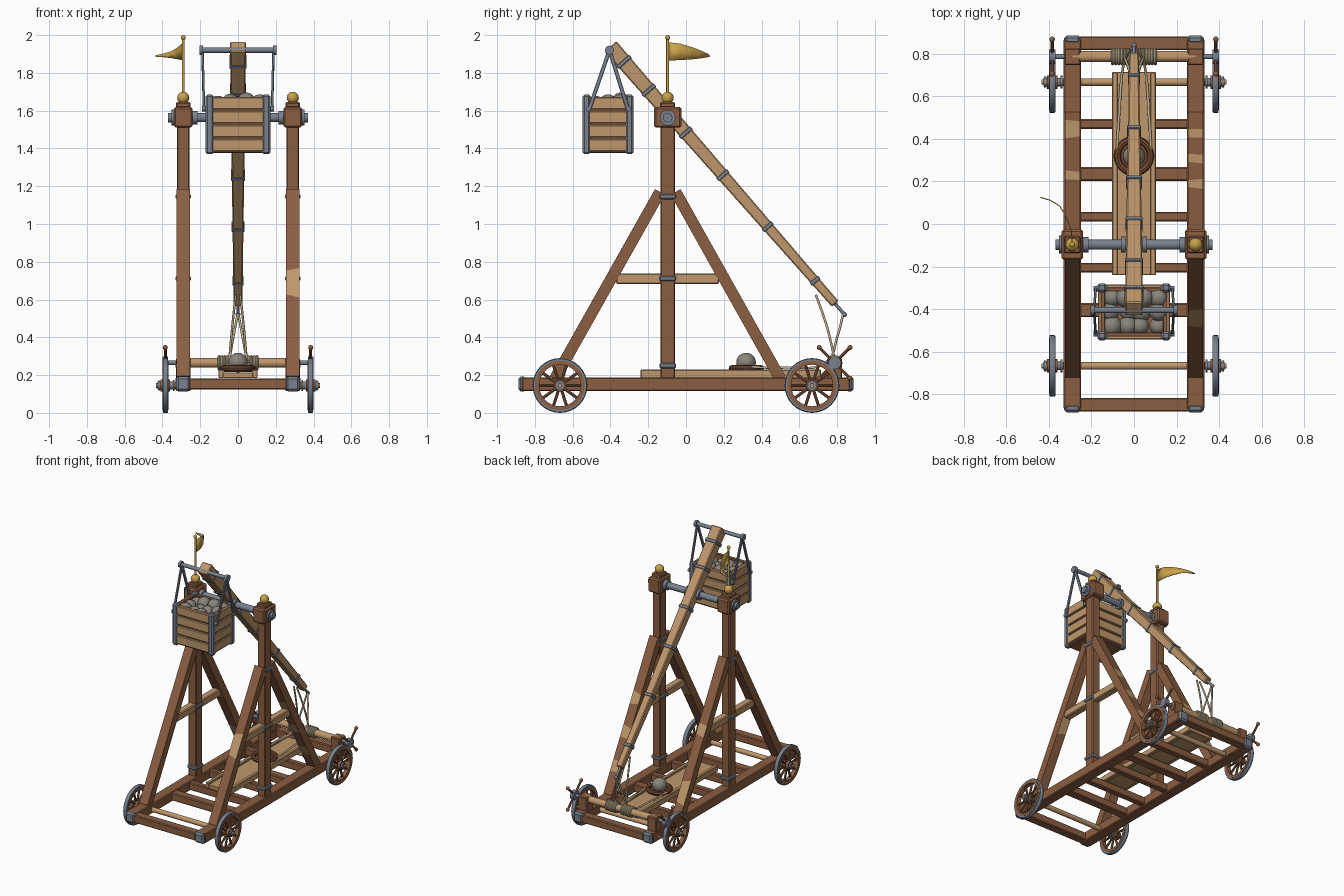
import bpy, bmesh, math, random
from mathutils import Vector, Matrix

if "Cube" in bpy.data.objects:
    bpy.data.objects.remove(bpy.data.objects["Cube"])

random.seed(4)

def mat(name, r, g, b):
    m = bpy.data.materials.new(name)
    m.diffuse_color = (r, g, b, 1)
    m.use_nodes = True
    m.node_tree.nodes["Principled BSDF"].inputs["Base Color"].default_value = m.diffuse_color
    return m

BROWN = mat("brown_wood", .26, .112, .054)
TAN = mat("light_wood", .52, .31, .15)
IRON = mat("grey_iron", .19, .22, .27)
STONE = mat("stone", .25, .23, .20)
ROPE = mat("rope", .56, .47, .29)
GOLD = mat("gold", .58, .36, .07)
LEATHER = mat("leather", .17, .065, .03)

def finish(name, bm, m, loc=(0, 0, 0), quat=None, smooth=False):
    bmesh.ops.recalc_face_normals(bm, faces=bm.faces[:])
    me = bpy.data.meshes.new(name)
    bm.to_mesh(me)
    bm.free()
    ob = bpy.data.objects.new(name, me)
    bpy.context.collection.objects.link(ob)
    me.materials.append(m)
    ob.location = loc
    if quat:
        ob.rotation_mode = 'QUATERNION'
        ob.rotation_quaternion = quat
    if smooth:
        me.shade_smooth()
        me.set_sharp_from_angle(angle=math.radians(40))
    return ob

def box(name, loc, size, m, quat=None, bevel=.006, taper=1):
    bm = bmesh.new()
    bmesh.ops.create_cube(bm, size=1)
    for v in bm.verts:
        k = taper if v.co.z > 0 else 1
        v.co = Vector((v.co.x * size[0] * k, v.co.y * size[1] * k, v.co.z * size[2]))
    if bevel:
        bmesh.ops.bevel(bm, geom=bm.edges[:], offset=bevel, segments=1, affect='EDGES')
    return finish(name, bm, m, loc, quat)

def beam(name, a, b, w, t, m, **kw):
    a, b = Vector(a), Vector(b)
    q = (b - a).to_track_quat('Z', 'Y')
    return box(name, (a + b) / 2, (w, t, (b - a).length), m, q, **kw)

def cyl(name, a, b, r, m, n=16):
    a, b = Vector(a), Vector(b)
    bm = bmesh.new()
    bmesh.ops.create_cone(bm, cap_ends=True, segments=n, radius1=r, radius2=r, depth=(b - a).length)
    return finish(name, bm, m, (a + b) / 2, (b - a).to_track_quat('Z', 'Y'), True)

def ball(name, loc, r, m):
    bm = bmesh.new()
    bmesh.ops.create_uvsphere(bm, u_segments=20, v_segments=12, radius=r)
    return finish(name, bm, m, loc, None, True)

def ring(name, loc, profile, axis, m, n=32):
    """Closed (radius, height) profile spun around an axis."""
    bm = bmesh.new()
    rows = [[bm.verts.new((r * math.cos(i * math.tau / n), r * math.sin(i * math.tau / n), h))
             for r, h in profile] for i in range(n)]
    k = len(profile)
    for i in range(n):
        for j in range(k):
            p, q = rows[i], rows[(i + 1) % n]
            bm.faces.new((p[j], q[j], q[(j + 1) % k], p[(j + 1) % k]))
    return finish(name, bm, m, loc, Vector(axis).to_track_quat('Z', 'Y'), True)

def circle(R, r, n=8):
    return [(R + r * math.cos(i * math.tau / n), r * math.sin(i * math.tau / n)) for i in range(n)]

def rope(name, pts, r=.0065):
    cu = bpy.data.curves.new(name, 'CURVE')
    cu.dimensions = '3D'
    cu.bevel_depth, cu.bevel_resolution, cu.resolution_u = r, 2, 6
    cu.use_fill_caps = True
    sp = cu.splines.new('BEZIER')
    sp.bezier_points.add(len(pts) - 1)
    for bp, p in zip(sp.bezier_points, pts):
        bp.co = p
        bp.handle_left_type = bp.handle_right_type = 'AUTO'
    cu.materials.append(ROPE)
    bpy.context.collection.objects.link(bpy.data.objects.new(name, cu))

PY, PZ = -.097, 1.563   # pivot

# Braces are sliced so that a few worn slices can be light wood
def brace(name, a, b, worn):
    a, b = Vector(a), Vector(b)
    bm = bmesh.new()
    bmesh.ops.create_cube(bm, size=1)
    L, n = (b - a).length, 14
    bmesh.ops.scale(bm, vec=(.07, .06, L), verts=bm.verts)
    for i in range(1, n):
        tilt = random.uniform(-.3, .3)
        bmesh.ops.bisect_plane(bm, geom=bm.verts[:] + bm.edges[:] + bm.faces[:],
                               plane_co=(0, 0, L * (i / n - .5)), plane_no=(tilt, 0, 1))
    for f in bm.faces:
        c = f.calc_center_median()
        if int((c.z / L + .5) * n) in worn and abs(f.normal.y) > .5:
            f.material_index = 1
    ob = finish(name, bm, BROWN, (a + b) / 2, (b - a).to_track_quat('Z', 'Y'))
    ob.data.materials.append(TAN)

# Side frames
for s, side in ((-1, "left"), (1, "right")):
    x = s * .29
    box(side + "_rail", (x, 0, .152), (.082, 1.74, .072), BROWN)
    for e in (-1, 1):
        box(side + "_rail_cap", (x, e * .867, .153), (.076, .04, .078), IRON, bevel=.012)
    box(side + "_post", (x, PY, .85), (.066, .078, 1.36), BROWN)
    brace(side + "_front_brace", (x, -.695, .18), (x, -.138, 1.17), (6, 7) if s > 0 else ())
    brace(side + "_rear_brace", (x, .50, .18), (x, -.055, 1.17), (2, 5, 8) if s > 0 else (1, 2, 7))
    box(side + "_tie", (x, PY, .71), (.055, .545, .055), TAN)
    for z in (.25, .712, 1.145):
        box(side + "_post_band", (x, PY, z), (.08, .088, .028), IRON)
    # post head, bearing and finial
    box(side + "_post_head", (x, PY, 1.565), (.1, .145, .11), BROWN, bevel=.01)
    box(side + "_post_cap", (x, PY, 1.63), (.075, .08, .03), BROWN)
    ball(side + "_finial", (x, PY, 1.668), .032, GOLD)
    cyl(side + "_bearing", (s * .325, PY, PZ), (s * .352, PY, PZ), .042, IRON)
    cyl(side + "_bearing_nut", (s * .34, PY, PZ), (s * .37, PY, PZ), .025, IRON)
    cyl(side + "_inner_bearing", (s * .215, PY, PZ), (s * .245, PY, PZ), .036, IRON)
    cyl(side + "_arm_collar", (s * .04, PY, PZ), (s * .06, PY, PZ), .038, IRON)

# Cross members
for y, w in ((-.85, .065), (.85, .065), (-.405, .065), (.235, .065), (-.205, .045), (.035, .045), (.47, .045)):
    box("cross_member", (0, y, .153), (.52, w, .058), BROWN)

# Wheels and axles
for y in (-.667, .667):
    cyl("wheel_axle", (-.38, y, .145), (.38, y, .145), .018, TAN)
    for s in (-1, 1):
        c = Vector((s * .384, y, .145))
        ring("tyre", c, [(.128, -.014), (.141, -.014), (.145, -.009), (.145, .009), (.141, .014), (.128, .014)], (1, 0, 0), IRON)
        ring("wheel_rim", c, [(.11, -.016), (.131, -.016), (.131, .016), (.11, .016)], (1, 0, 0), BROWN)
        for i in range(10):
            a = i * math.tau / 10
            d = Vector((0, math.cos(a), math.sin(a)))
            cyl("spoke", c + d * .02, c + d * .115, .008, BROWN, 8)
        cyl("wheel_hub", (s * .36, y, .145), (s * .41, y, .145), .032, BROWN)
        cyl("hub_sleeve", (s * .335, y, .145), (s * .425, y, .145), .02, IRON)
        cyl("hub_washer", (s * .335, y, .145), (s * .345, y, .145), .03, IRON)
        cyl("hub_nut", (s * .412, y, .145), (s * .422, y, .145), .026, IRON)
        cyl("axle_end", (s * .42, y, .145), (s * .435, y, .145), .012, TAN)

# Throwing arm with bands
cyl("pivot_axle", (-.34, PY, PZ), (.34, PY, PZ), .024, IRON)
A, B = Vector((0, -.40, 1.94)), Vector((0, .79, .577))
beam("throwing_arm", A, B, .084, .084, TAN, taper=.55)
d = (B - A).normalized()
for t in (.06, .17, .335, .5, .7, .91):
    p, w = A.lerp(B, t), .084 * (1 - .45 * t) + .009
    beam("arm_band", p - d * .011, p + d * .011, w, w, IRON, bevel=.003)
cyl("release_pin", B - d * .02, B + d * .075, .009, IRON, 10)
ball("release_pin_tip", B + d * .075, .013, IRON)

# Counterweight hanger
HY, HZ, CY = -.405, 1.92, -.413
cyl("hanger_bar", (-.2, HY, HZ), (.2, HY, HZ), .014, IRON)
for s in (-1, 1):
    cyl("hanger_bar_end", (s * .185, HY, HZ), (s * .205, HY, HZ), .024, IRON)
    for y in (-.515, -.305):
        beam("hanger_strap", (s * .188, HY, HZ), (s * .18, y, 1.60), .012, .02, IRON, bevel=.002)
        cyl("strap_rivet", (s * .165, y, 1.61), (s * .19, y, 1.61), .014, IRON, 10)

# Counterweight box: brown core, tan planks, iron corners
box("box_floor", (0, CY, 1.39), (.32, .235, .03), BROWN)
for s in (-1, 1):
    box("box_side_lining", (s * .147, CY, 1.53), (.022, .23, .28), BROWN, bevel=.002)
    box("box_end_lining", (0, CY + s * .108, 1.53), (.3, .022, .28), BROWN, bevel=.002)
    for i in range(4):
        z = 1.418 + i * .074
        box("box_side_plank", (s * .16, CY, z), (.018, .23, .064), TAN, bevel=.004)
        box("box_end_plank", (0, CY + s * .12, z), (.3, .018, .064), TAN, bevel=.004)
    for e in (-1, 1):
        box("box_corner", (s * .15, CY + e * .113, 1.527), (.044, .042, .315), IRON, bevel=.01)

# Stones in the box
for i in range(4):
    for j in range(3):
        ball("load_stone", (-.105 + i * .07 + random.uniform(-.012, .012), CY + (j - 1) * .067,
                            1.63 + random.uniform(-.012, .02)), random.uniform(.04, .05), STONE)

# Trough, pouch and shot
box("trough_floor", (0, .237, .2), (.16, .955, .03), TAN, bevel=.003)
for s in (-1, 1):
    box("trough_side", (s * .09, .237, .207), (.027, .955, .045), TAN, bevel=.004)
ring("sling_pouch", (0, .32, .237), circle(.078, .016), (0, 0, 1), LEATHER)
cyl("pouch_base", (0, .32, .216), (0, .32, .23), .075, LEATHER, 24)
ball("shot", (0, .318, .266), .052, STONE)

# Windlass
WY, WZ = .787, .265
cyl("windlass_roller", (-.29, WY, WZ), (.29, WY, WZ), .026, TAN)
cyl("windlass_shaft", (-.4, WY, WZ), (.4, WY, WZ), .012, IRON)
for s in (-1, 1):
    box("windlass_bracket", (s * .29, WY, .235), (.075, .08, .11), BROWN)
    cyl("windlass_hub", (s * .37, WY, WZ), (s * .4, WY, WZ), .034, IRON)
    for k in range(4):
        a = math.pi / 4 + k * math.pi / 2
        e = Vector((s * .385, WY + .115 * math.cos(a), WZ + .115 * math.sin(a)))
        cyl("windlass_handle", (s * .385, WY, WZ), e, .008, BROWN, 8)
        ball("handle_knob", e, .013, BROWN)
    for i in range(6):
        ring("rope_coil", (s * (.028 + i * .0145), WY, WZ), circle(.033, .008), (1, 0, 0), ROPE, 20)

    # Sling and draw ropes
    rope("sling_rope", [(0, .835, .535), (s * .025, .8, .4), (s * .05, .745, .27),
                        (s * .07, .52, .24), (s * .08, .35, .242)])
    rope("draw_rope", [(s * .012, .688, .625), (s * .03, .745, .46), (s * .045, .785, .295)])

# Flag on the left post
cyl("flag_pole", (-.29, PY, 1.67), (-.29, PY, 1.985), .008, GOLD, 10)
ball("pole_tip", (-.29, PY, 1.987), .013, GOLD)
bm = bmesh.new()
prev = None
for x, y, lo, hi in ((-.29, -.095, 1.865, 1.962), (-.295, -.03, 1.868, 1.955), (-.318, .035, 1.872, 1.935),
                     (-.35, .085, 1.878, 1.915), (-.395, .112, 1.883, 1.902), (-.44, .125, 1.886, 1.892)):
    cur = bm.verts.new((x, y, lo)), bm.verts.new((x, y, hi))
    if prev:
        bm.faces.new((prev[0], cur[0], cur[1], prev[1]))
    prev = cur
flag = finish("pennant", bm, GOLD, smooth=True)
sol = flag.modifiers.new("thickness", 'SOLIDIFY')
sol.thickness, sol.offset = .005, 0
